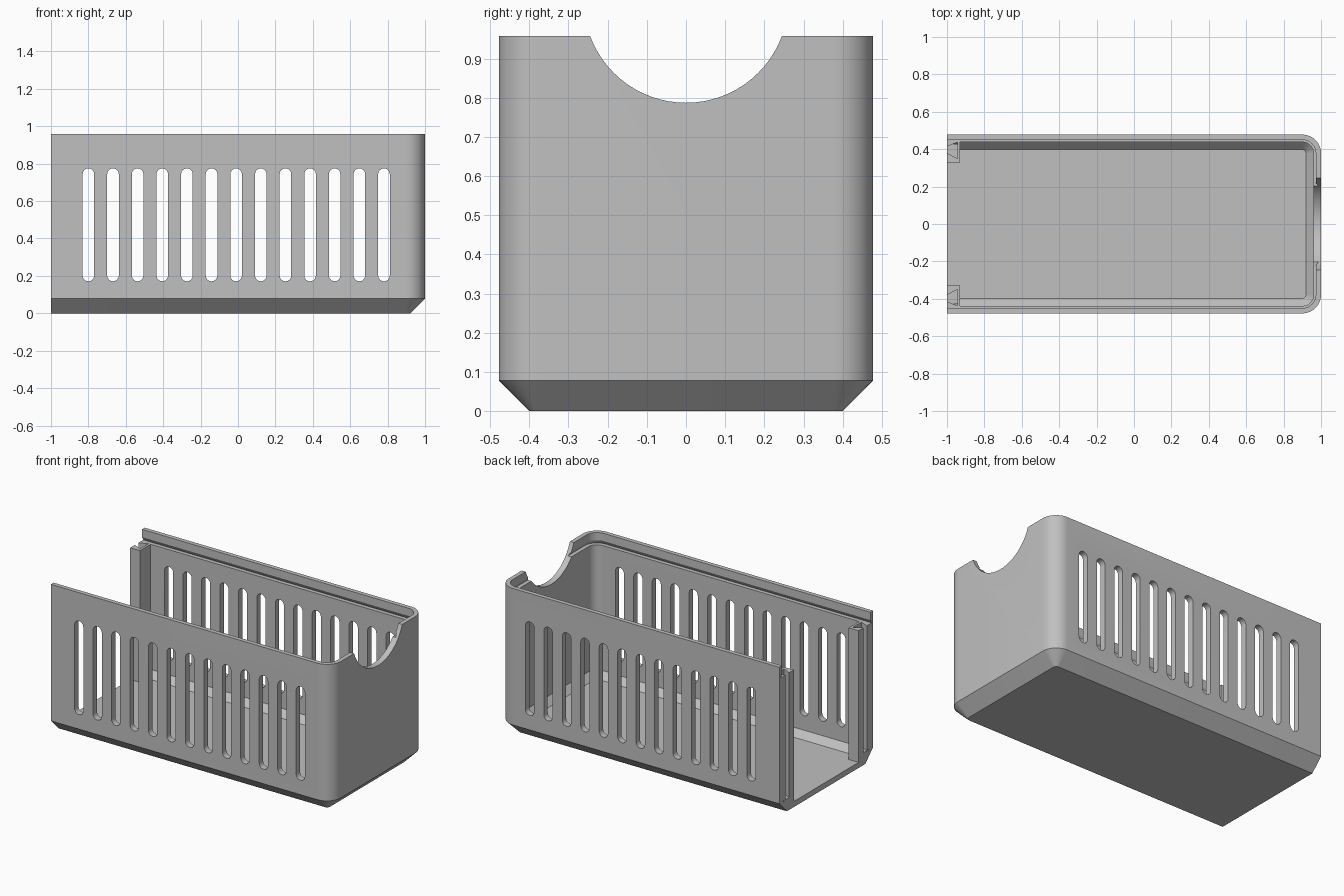
import bpy, bmesh
from math import sin, cos, pi

cube = bpy.data.objects.get("Cube")
if cube:
    bpy.data.objects.remove(cube, do_unlink=True)

grey = bpy.data.materials.new("plain grey")
grey.use_nodes = True
grey.diffuse_color = (0.53, 0.53, 0.53, 1)
grey.node_tree.nodes["Principled BSDF"].inputs["Base Color"].default_value = grey.diffuse_color

HALF_Y = 0.478
TOP = 0.958


def make(name, bm):
    bmesh.ops.recalc_face_normals(bm, faces=bm.faces)
    mesh = bpy.data.meshes.new(name)
    bm.to_mesh(mesh)
    bm.free()
    obj = bpy.data.objects.new(name, mesh)
    bpy.context.collection.objects.link(obj)
    mesh.materials.append(grey)
    return obj


def prism(bm, outline, start, direction):
    """Extrude a closed outline of 3D points along a direction."""
    verts = [bm.verts.new(p) for p in outline]
    face = bm.faces.new(verts)
    out = bmesh.ops.extrude_face_region(bm, geom=[face], use_keep_orig=True)
    moved = [v for v in out["geom"] if isinstance(v, bmesh.types.BMVert)]
    bmesh.ops.translate(bm, verts=moved, vec=direction)
    bmesh.ops.translate(bm, verts=verts + moved, vec=start)


def u_outline(inset, z, steps=10):
    """Open U seen from above, with round corners at the closed end."""
    x, y, r = 1 - inset, HALF_Y - inset, max(0.1 - inset, 0.015)
    arc = [i * pi / 2 / steps for i in range(steps + 1)]
    side = [(x - r + r * sin(a), -(y - r + r * cos(a)), z) for a in arc]
    half = [(-1, -y, z)] + side
    return half + [(px, -py, pz) for px, py, pz in reversed(half)]


# Tray shell: wall section swept round the U, as (inset, height)
section = [(0.078, 0), (0, 0.078), (0, TOP), (0.028, TOP), (0.028, 0.908),
           (0.014, 0.885), (0.04, 0.885), (0.04, 0.078), (0.08, 0.036)]
bm = bmesh.new()
rings = [[bm.verts.new(p) for p in u_outline(d, z)] for d, z in section]
for a, b in zip(rings, rings[1:]):
    for i in range(len(a) - 1):
        bm.faces.new((a[i], a[i + 1], b[i + 1], b[i]))
bm.faces.new(rings[0])
bm.faces.new(rings[-1])
bm.faces.new([r[0] for r in rings] + [r[-1] for r in reversed(rings)])
shell = make("tray_shell", bm)

# Cutter: thirteen upright slots through both walls and the round end notch
bm = bmesh.new()
slot_r, low, high = 0.031, 0.171, 0.775
for k in range(13):
    x = -0.8 + k * 0.1317
    outline = []
    for i in range(18):
        a = pi * (i % 9) / 8 + (pi if i > 8 else 0)
        z = low + slot_r if i > 8 else high - slot_r
        outline.append((x + slot_r * cos(a), 0, z + slot_r * sin(a)))
    prism(bm, outline, (0, -0.6, 0), (0, 1.2, 0))
notch = [(0, 0.261 * cos(i * pi / 36), 1.048 + 0.261 * sin(i * pi / 36)) for i in range(72)]
prism(bm, notch, (0.8, 0, 0), (0.4, 0, 0))
cutter = make("opening_cutter", bm)
cutter.hide_render = True

mod = shell.modifiers.new("openings", "BOOLEAN")
mod.operation = "DIFFERENCE"
mod.solver = "EXACT"
mod.object = cutter
bpy.ops.object.select_all(action="DESELECT")
bpy.context.view_layer.objects.active = shell
shell.select_set(True)
bpy.ops.object.modifier_apply(modifier=mod.name)
bpy.data.objects.remove(cutter, do_unlink=True)
bpy.ops.object.shade_smooth_by_angle(angle=0.5)

# Posts at the open end, each with a dovetail groove that stops above the floor
post = [(-1, 0.33), (-0.93, 0.33), (-0.93, 0.445), (-1, 0.445),
        (-1, 0.415), (-0.945, 0.437), (-0.945, 0.35), (-1, 0.38)]
foot = [(-1, 0.33), (-0.93, 0.33), (-0.93, 0.428), (-1, 0.428)]
for name, s in (("back_post", 1), ("front_post", -1)):
    bm = bmesh.new()
    prism(bm, [(x, s * y, 0) for x, y in post], (0, 0, 0.08), (0, 0, 0.805))
    prism(bm, [(x, s * y, 0) for x, y in foot], (0, 0, 0.032), (0, 0, 0.048))
    make(name, bm)
